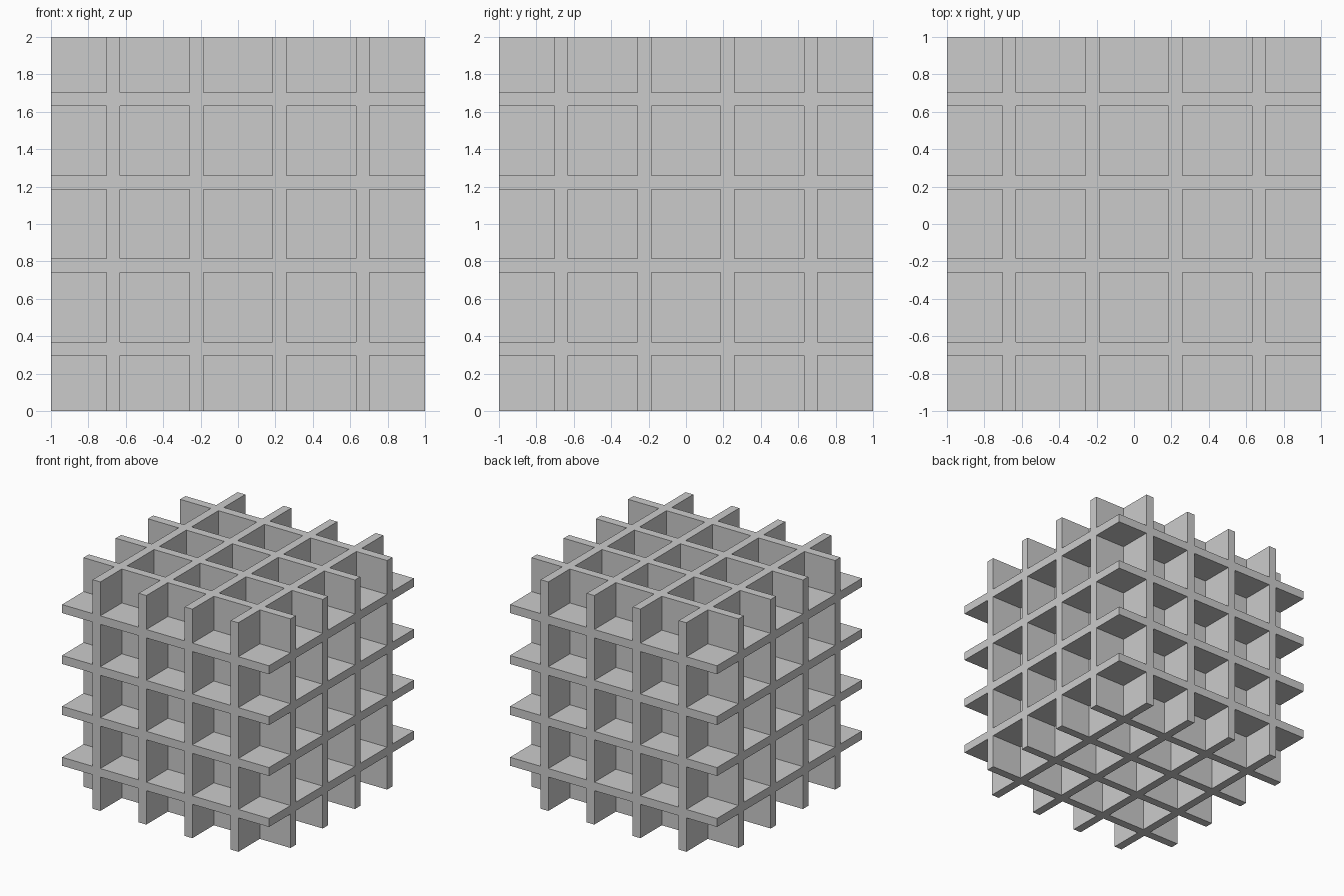
import bpy
import bmesh
from mathutils import Vector

if "Cube" in bpy.data.objects:
    bpy.data.objects.remove(bpy.data.objects["Cube"])

# Four plates per axis: gaps and plate thicknesses alternate along each side
UNIT = 2 / 27
PLATES = 4
THICK = UNIT
STEP = 6 * UNIT
centres = [(i - (PLATES - 1) / 2) * STEP for i in range(PLATES)]
cuts = [-1.0]
for c in centres:
    cuts += [c - THICK / 2, c + THICK / 2]
cuts.append(1.0)
CELLS = len(cuts) - 1


def is_solid(cell):
    """A cell is filled when it lies within a plate of any direction."""
    return all(0 <= i < CELLS for i in cell) and any(i % 2 for i in cell)


def add_face(bm, cell, axis, side):
    """Add the outward quad on one side of a cell."""
    u, v = (axis + 1) % 3, (axis + 2) % 3
    corners = [(0, 0), (1, 0), (1, 1), (0, 1)]
    if not side:
        corners.reverse()
    verts = []
    for du, dv in corners:
        index = list(cell)
        index[axis] += side
        index[u] += du
        index[v] += dv
        verts.append(bm.verts.new(Vector([cuts[i] for i in index]) + Vector((0, 0, 1))))
    bm.faces.new(verts)


# Crossing plates joined into one lattice, with only the exposed skin
bm = bmesh.new()
span = range(CELLS)
for cell in [(i, j, k) for i in span for j in span for k in span]:
    if not is_solid(cell):
        continue
    for axis in range(3):
        for side in (0, 1):
            neighbour = list(cell)
            neighbour[axis] += 2 * side - 1
            if not is_solid(neighbour):
                add_face(bm, cell, axis, side)
bmesh.ops.remove_doubles(bm, verts=bm.verts, dist=0.0001)

mesh = bpy.data.meshes.new("plate_lattice")
bm.to_mesh(mesh)
bm.free()
lattice = bpy.data.objects.new("plate_lattice", mesh)
bpy.context.collection.objects.link(lattice)

# Plain grey finish
grey = bpy.data.materials.new("plain_grey")
grey.use_nodes = True
colour = (0.6, 0.6, 0.6, 1)
grey.diffuse_color = colour
grey.node_tree.nodes["Principled BSDF"].inputs["Base Color"].default_value = colour
mesh.materials.append(grey)
